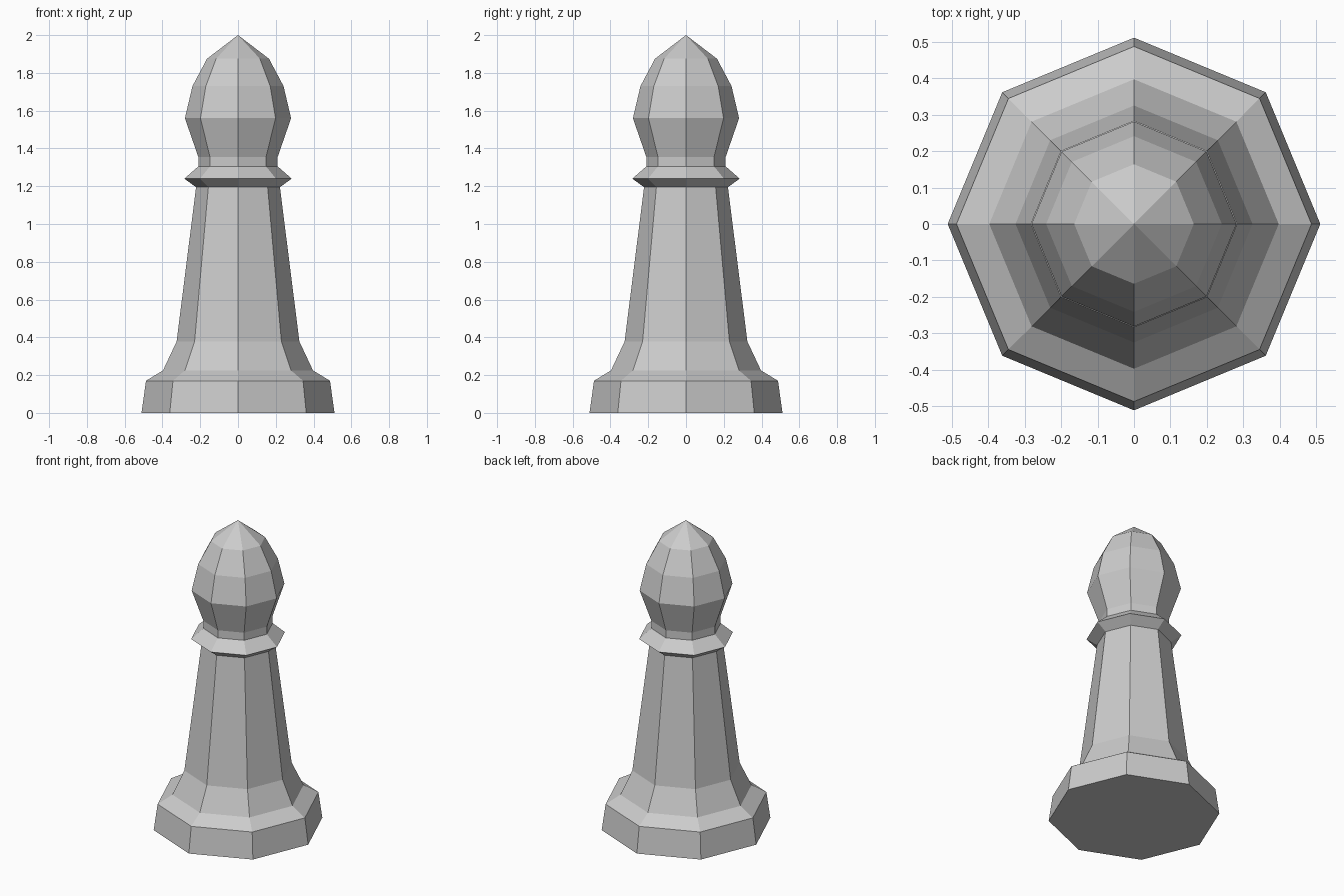
import bpy
import bmesh
from math import cos, sin, tau

SIDES = 8

cube = bpy.data.objects.get("Cube")
if cube:
    bpy.data.objects.remove(cube, do_unlink=True)

# One plain grey for the whole piece
grey = bpy.data.materials.new("light_grey")
grey.use_nodes = True
colour = (0.6, 0.6, 0.6, 1)
grey.diffuse_color = colour
grey.node_tree.nodes["Principled BSDF"].inputs["Base Color"].default_value = colour


def lathe(name, profile):
    """Turn a (radius, height) profile, listed from the bottom up, into a closed solid."""
    bm = bmesh.new()
    rings = []
    for r, z in profile:
        if r == 0:
            rings.append([bm.verts.new((0, 0, z))] * SIDES)
        else:
            rings.append([bm.verts.new((r * cos(tau * i / SIDES), r * sin(tau * i / SIDES), z))
                          for i in range(SIDES)])
    for low, high in zip(rings, rings[1:]):
        for i in range(SIDES):
            j = (i + 1) % SIDES
            corners = [low[i], low[j], high[j], high[i]]
            bm.faces.new(list(dict.fromkeys(corners)))
    # Flat underside
    bm.faces.new(rings[0][::-1])
    bmesh.ops.recalc_face_normals(bm, faces=bm.faces)
    mesh = bpy.data.meshes.new(name)
    bm.to_mesh(mesh)
    bm.free()
    mesh.materials.append(grey)
    obj = bpy.data.objects.new(name, mesh)
    bpy.context.collection.objects.link(obj)
    return obj


# Foot, flare, tapered stem, collar, neck and pointed head in one turned profile
foot = [(0.511, 0), (0.487, 0.17), (0.397, 0.225)]
stem = [(0.325, 0.378), (0.222, 1.195)]
collar = [(0.284, 1.24), (0.21, 1.305)]
head = [(0.21, 1.355), (0.281, 1.56), (0.241, 1.73), (0.164, 1.875), (0, 2)]
lathe("chess_piece", foot + stem + collar + head)
